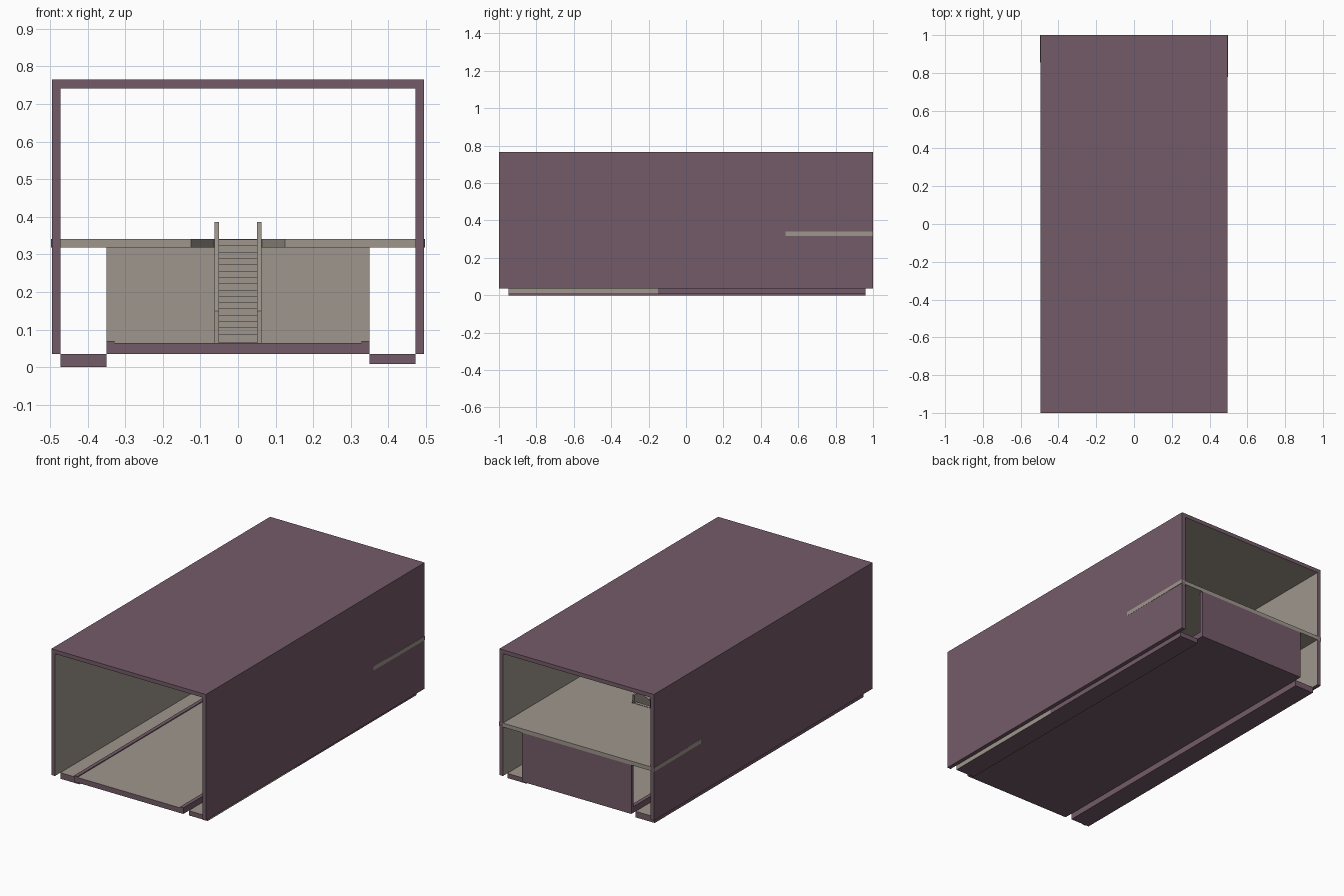
import bpy, bmesh
from mathutils import Vector

if "Cube" in bpy.data.objects:
    bpy.data.objects.remove(bpy.data.objects["Cube"])


def material(name, rgb):
    m = bpy.data.materials.new(name)
    m.diffuse_color = (*rgb, 1)
    m.use_nodes = True
    m.node_tree.nodes["Principled BSDF"].inputs["Base Color"].default_value = m.diffuse_color
    return m


MATS = [material("plum_outside", (0.174, 0.105, 0.138)),
        material("warm_grey_inside", (0.342, 0.305, 0.262))]
PLUM, GREY = 0, 1


def prism(name, profile, axis, a, b, rule):
    """Extrude a 2D profile along an axis; rule(normal, centre) picks the colour."""
    def point(p, t):
        return {"x": (t, p[0], p[1]), "y": (p[0], t, p[1]), "z": (p[0], p[1], t)}[axis]
    bm = bmesh.new()
    lo = [bm.verts.new(point(p, a)) for p in profile]
    hi = [bm.verts.new(point(p, b)) for p in profile]
    bm.faces.new(lo)
    bm.faces.new(hi)
    for i in range(len(lo)):
        j = (i + 1) % len(lo)
        bm.faces.new((lo[i], lo[j], hi[j], hi[i]))
    bmesh.ops.recalc_face_normals(bm, faces=bm.faces)
    bm.normal_update()
    for f in bm.faces:
        f.material_index = rule(f.normal, f.calc_center_median())
    mesh = bpy.data.meshes.new(name)
    bm.to_mesh(mesh)
    bm.free()
    for m in MATS:
        mesh.materials.append(m)
    ob = bpy.data.objects.new(name, mesh)
    bpy.context.collection.objects.link(ob)
    return ob


def box(name, x0, x1, y0, y1, z0, z1, rule):
    return prism(name, [(x0, z0), (x1, z0), (x1, z1), (x0, z1)], "y", y0, y1, rule)


def all_plum(n, c):
    return PLUM


def all_grey(n, c):
    return GREY


def grey_top(n, c):
    return GREY if n.z > 0.5 else PLUM


# Outer shell: two walls and a roof, open at both ends, grey inside
W, T = 0.495, 0.023
shell = [(-W, 0.035), (-W, 0.765), (W, 0.765), (W, 0.035),
         (W - T, 0.035), (W - T, 0.742), (T - W, 0.742), (T - W, 0.035)]
prism("wall_and_roof_shell", shell, "y", -1, 1,
      lambda n, c: GREY if abs(n.y) < 0.5 and abs(c.x) < 0.48
      and 0.04 < c.z < 0.75 else PLUM)

# Central floor with a low lip along each side
prism("floor", [(-0.35, 0.035), (0.35, 0.035), (0.35, 0.070), (0.328, 0.070), (0.328, 0.065),
                (-0.328, 0.065), (-0.328, 0.070), (-0.35, 0.070)], "y", -1, 1,
      lambda n, c: GREY if n.z > 0.5 and abs(c.x) < 0.1 else PLUM)

# Sunken side strips; the right one has a grey outer edge toward the front
box("left_side_strip", -0.472, -0.35, -0.95, 0.96, 0.0, 0.035, grey_top)
box("right_strip_front", 0.35, 0.472, -0.95, -0.15, 0.008, 0.035,
    lambda n, c: GREY if n.z > 0.5 or n.x > 0.5 else PLUM)
box("right_strip_back", 0.35, 0.472, -0.15, 0.96, 0.008, 0.035, grey_top)

# Back wall below the mezzanine
box("back_wall", -0.35, 0.35, 0.98, 1.0, 0.065, 0.318,
    lambda n, c: GREY if n.y < -0.5 else PLUM)

# Mezzanine slab, pushing slightly through the walls, notched for the stair
slab = [(-0.4935, 0.25), (-0.125, 0.25), (-0.064, 0.405), (0.064, 0.405),
        (0.125, 0.25), (0.4935, 0.25), (0.4975, 1.0), (-0.497, 1.0)]
prism("mezzanine", slab, "z", 0.318, 0.341, all_grey)

# Stair treads as one stepped profile with a sloped underside
N, Y0, Y1, Z0, Z1 = 16, 0.10, 0.40, 0.072, 0.340
run, rise = (Y1 - Y0) / N, (Z1 - Z0) / N
steps = [(Y0, 0.066)]
for i in range(N):
    steps += [(Y0 + i * run, Z0 + (i + 1) * rise),
              (Y0 + (i + 1) * run, Z0 + (i + 1) * rise)]
steps += [(Y1, Z1 - 0.025), (Y0 + 0.03, 0.066)]
prism("stair_treads", steps, "x", -0.05, 0.05,
      lambda n, c: PLUM if n.y > 0.3 else GREY)

# Raised stringers either side of the stair
rail = [(Y0 - 0.01, 0.065), (Y0 - 0.01, 0.150), (Y1 - 0.05, 0.386),
        (Y1, 0.386), (Y1, 0.310), (Y0 + 0.04, 0.065)]
for side, x in (("left", -0.062), ("right", 0.05)):
    prism(side + "_stringer", rail, "x", x, x + 0.012,
          lambda n, c: PLUM if n.y > 0.3 else GREY)
